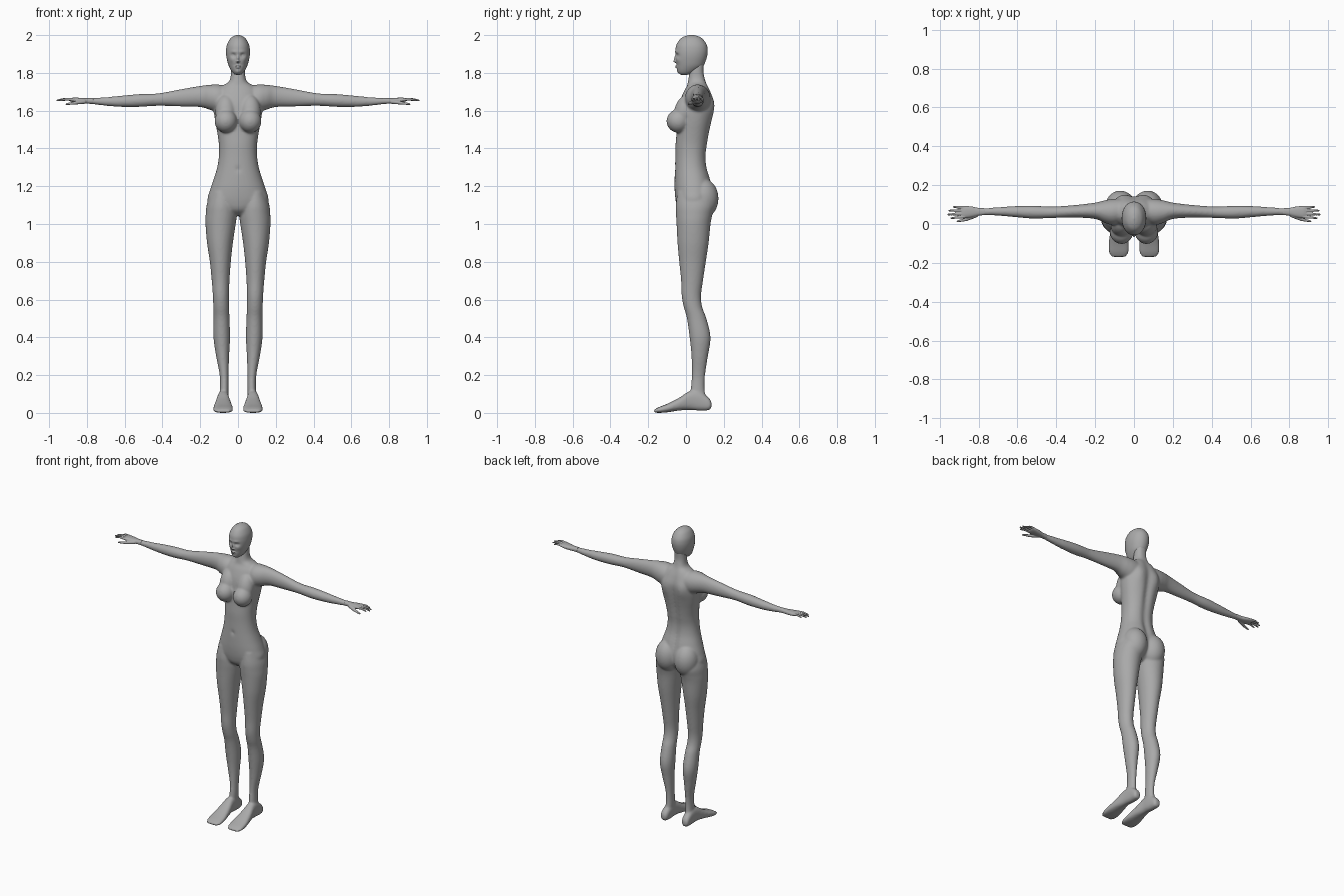
import bpy, bmesh, math
from mathutils import Vector, Matrix

grey = bpy.data.materials.new("plain_grey")
grey.diffuse_color = (0.40, 0.40, 0.40, 1)


def spline(p0, p1, p2, p3, t):
    """Smooth in-between of two table rows."""
    return [0.5 * (2 * b + (c - a) * t + (2 * a - 5 * b + 4 * c - d) * t * t
                   + (3 * b - a - 3 * c + d) * t ** 3)
            for a, b, c, d in zip(p0, p1, p2, p3)]


def loft(bm, axis, rows, power=2.0, seg=40, steps=5):
    """Skin rounded sections; each row is (position, a0, a1, b0, b1) bounds."""
    dense = []
    for i in range(len(rows) - 1):
        q = [rows[max(i - 1, 0)], rows[i], rows[i + 1], rows[min(i + 2, len(rows) - 1)]]
        dense += [spline(*q, k / steps) for k in range(steps)]
    dense.append(rows[-1])
    rings = []
    for p, a0, a1, b0, b1 in dense:
        ring = []
        for k in range(seg):
            c, s = math.cos(math.tau * k / seg), math.sin(math.tau * k / seg)
            a = (a0 + a1) / 2 + (a1 - a0) / 2 * math.copysign(abs(c) ** (2 / power), c)
            b = (b0 + b1) / 2 + (b1 - b0) / 2 * math.copysign(abs(s) ** (2 / power), s)
            ring.append(bm.verts.new({"x": (p, a, b), "y": (a, p, b), "z": (a, b, p)}[axis]))
        rings.append(ring)
    for r, q in zip(rings, rings[1:]):
        for k in range(seg):
            bm.faces.new((r[k], r[(k + 1) % seg], q[(k + 1) % seg], q[k]))
    bm.faces.new(rings[0])
    bm.faces.new(rings[-1])


def ball(bm, centre, radii, tilt=0.0):
    m = (Matrix.Translation(centre) @ Matrix.Rotation(tilt, 4, "X")
         @ Matrix.Diagonal((*radii, 1)))
    bmesh.ops.create_uvsphere(bm, u_segments=32, v_segments=20, radius=1, matrix=m)


def bump(bm, centre, size, push):
    """Push nearby points along a vector with a soft falloff."""
    for v in bm.verts:
        d = sum(((a - b) / s) ** 2 for a, b, s in zip(v.co, centre, size))
        v.co += Vector(push) * math.exp(-d)


def finger(bm, points, r0, r1):
    """Chain of overlapping balls from the knuckle to the tip."""
    pts = [Vector(p) for p in points]
    n = 14
    for i in range(len(pts) - 1):
        for k in range(n + 1):
            f = (i + k / n) / (len(pts) - 1)
            bmesh.ops.create_icosphere(bm, subdivisions=2, radius=r0 + (r1 - r0) * f,
                                       matrix=Matrix.Translation(pts[i].lerp(pts[i + 1], k / n)))


def mirror(bm):
    geo = bmesh.ops.duplicate(bm, geom=bm.verts[:] + bm.edges[:] + bm.faces[:])["geom"]
    for v in geo:
        if isinstance(v, bmesh.types.BMVert):
            v.co.x *= -1


def finish(name, bm, voxel, smooth):
    """Fuse the overlapping volumes into one soft skin."""
    bmesh.ops.recalc_face_normals(bm, faces=bm.faces[:])
    me = bpy.data.meshes.new(name)
    bm.to_mesh(me)
    bm.free()
    me.materials.append(grey)
    me.shade_smooth()
    ob = bpy.data.objects.new(name, me)
    bpy.context.collection.objects.link(ob)
    rm = ob.modifiers.new("fuse", "REMESH")
    rm.mode, rm.voxel_size, rm.use_smooth_shade = "VOXEL", voxel, True
    sm = ob.modifiers.new("soften", "SMOOTH")
    sm.factor, sm.iterations = 0.5, smooth


# ---- body: one side first, then mirrored, then the torso on the centre line
body = bmesh.new()
# leg
loft(body, "z", [
    (1.17, .025, .145, -.045, .135), (1.10, .008, .166, -.054, .150),
    (1.05, .006, .171, -.053, .140), (1.00, .012, .172, -.050, .130),
    (.90, .027, .164, -.045, .120), (.80, .038, .149, -.036, .105),
    (.70, .045, .139, -.026, .090), (.62, .048, .133, -.023, .080),
    (.56, .047, .131, -.012, .086), (.50, .045, .130, .005, .108),
    (.40, .042, .130, .019, .130), (.30, .047, .116, .029, .116),
    (.20, .050, .097, .031, .101), (.12, .050, .096, .024, .099),
    (.05, .053, .102, .020, .115)])
# foot
loft(body, "y", [
    (.135, .065, .095, .030, .055), (.120, .054, .104, .014, .080),
    (.070, .049, .106, .012, .115), (.020, .047, .110, .016, .115),
    (-.040, .036, .122, .012, .078), (-.100, .027, .131, .003, .048),
    (-.145, .028, .130, .000, .030), (-.170, .042, .115, .002, .016)], power=2.5)
# arm
loft(body, "x", [
    (.03, .020, .130, 1.600, 1.725), (.10, -.005, .130, 1.590, 1.738),
    (.15, .005, .122, 1.605, 1.737), (.20, .026, .110, 1.619, 1.731),
    (.30, .033, .098, 1.622, 1.714), (.42, .031, .090, 1.626, 1.692),
    (.52, .028, .094, 1.620, 1.688), (.62, .036, .092, 1.620, 1.679),
    (.70, .043, .086, 1.626, 1.671), (.79, .046, .080, 1.637, 1.666)])
# breast with its upper slope, and buttock
ball(body, (.064, -.040, 1.545), (.060, .063, .062))
ball(body, (.064, -.008, 1.595), (.056, .055, .092), -0.25)
ball(body, (.070, .090, 1.135), (.078, .082, .105))
mirror(body)
# torso and neck
torso = bmesh.new()
loft(torso, "z", [(z, -w, w, f, b) for z, w, f, b in [
    (1.87, .036, .030, .098), (1.81, .037, .020, .094), (1.775, .040, .014, .100),
    (1.750, .052, .010, .108), (1.730, .085, .005, .118), (1.700, .110, -.012, .132),
    (1.650, .124, -.032, .148), (1.600, .128, -.042, .147), (1.540, .120, -.046, .138),
    (1.480, .109, -.050, .126), (1.420, .101, -.055, .116), (1.360, .101, -.056, .108),
    (1.300, .110, -.058, .113), (1.240, .128, -.060, .130), (1.180, .148, -.060, .142),
    (1.120, .160, -.054, .138), (1.075, .110, -.040, .115), (1.045, .050, -.005, .080)]],
    power=2.2, seg=64)
# spine groove, shoulder blades and navel
bump(torso, (0, .14, 1.50), (.025, .08, .22), (0, -.014, 0))
bump(torso, (0, .14, 1.25), (.022, .08, .10), (0, -.010, 0))
bump(torso, (0, -.06, 1.29), (.010, .03, .012), (0, .008, 0))
for s in (-1, 1):
    bump(torso, (s * .07, .14, 1.62), (.035, .06, .06), (0, .010, 0))
tmp = bpy.data.meshes.new("tmp")
torso.to_mesh(tmp)
torso.free()
body.from_mesh(tmp)
bpy.data.meshes.remove(tmp)
finish("body", body, 0.006, 9)

# ---- hands
hands = bmesh.new()
loft(hands, "x", [
    (.765, .046, .081, 1.636, 1.667), (.80, .043, .083, 1.637, 1.666),
    (.835, .035, .090, 1.639, 1.668), (.870, .031, .093, 1.644, 1.669),
    (.888, .036, .090, 1.649, 1.666)], power=2.4)
for y0, y1, tip in ((.037, .030, .945), (.053, .049, .962), (.070, .069, .957), (.085, .088, .932)):
    finger(hands, [(.872, y0, 1.658), ((.88 + tip) / 2, (y0 + y1) / 2, 1.661),
                   (tip - .004, y1, 1.654)], .0085, .0048)
finger(hands, [(.815, .045, 1.648), (.862, .024, 1.641), (.908, .014, 1.635)], .0125, .0055)
mirror(hands)
finish("hands", hands, 0.0028, 3)

# ---- head
head = bmesh.new()
loft(head, "z", [(z, -w, w, f, b) for z, w, f, b in [
    (2.001, .004, .024, .034), (1.995, .022, -.004, .062), (1.980, .042, -.030, .088),
    (1.950, .058, -.050, .109), (1.920, .063, -.056, .115), (1.890, .062, -.056, .112),
    (1.860, .056, -.053, .103), (1.835, .048, -.050, .090), (1.812, .036, -.045, .060),
    (1.797, .024, -.036, .030), (1.789, .010, -.024, .004)]], power=2.1, seg=96, steps=8)
for s in (-1, 1):
    # eye socket, brow, cheek, eyeball, nostril wing
    bump(head, (s * .024, -.05, 1.893), (.014, .03, .010), (0, .010, 0))
    bump(head, (s * .022, -.05, 1.912), (.016, .03, .007), (0, -.003, 0))
    bump(head, (s * .034, -.04, 1.868), (.014, .03, .014), (0, -.004, 0))
    ball(head, (s * .024, -.034, 1.892), (.011, .010, .008))
    ball(head, (s * .007, -.053, 1.861), (.005, .007, .005))
# mouth line, chin, nose and lips
bump(head, (0, -.05, 1.842), (.020, .03, .006), (0, .004, 0))
bump(head, (0, -.04, 1.806), (.014, .03, .010), (0, -.004, 0))
ball(head, (0, -.053, 1.876), (.0065, .010, .024), -0.22)
ball(head, (0, -.058, 1.862), (.007, .010, .006))
ball(head, (0, -.050, 1.837), (.016, .007, .0035))
ball(head, (0, -.049, 1.829), (.013, .007, .004))
finish("head", head, 0.003, 3)
